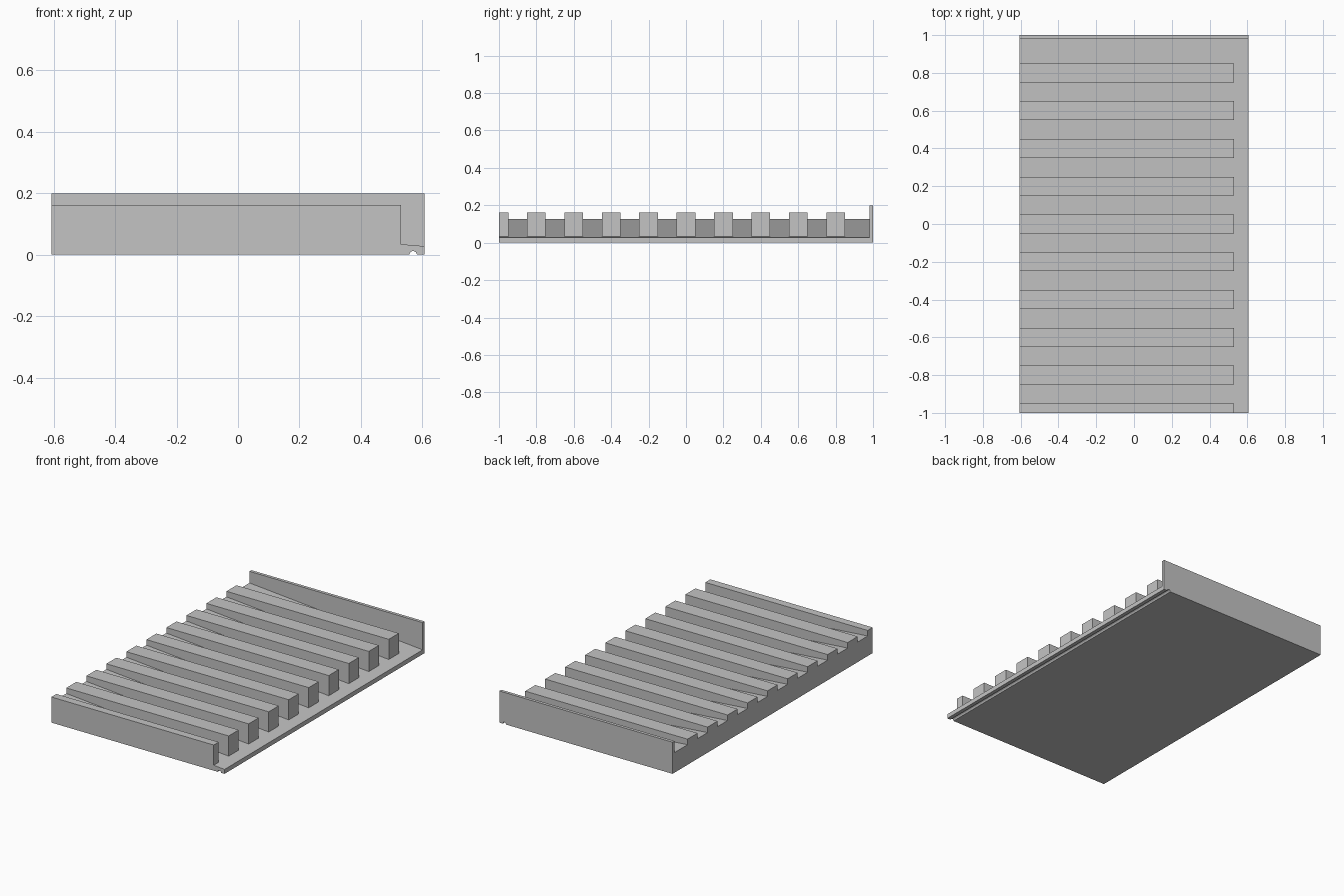
import bpy, bmesh, math

cube = bpy.data.objects.get("Cube")
if cube:
    bpy.data.objects.remove(cube)

HALF_X = 0.606
TOP_LEFT, TOP_RIGHT = 0.127, 0.028   # slab height at each long side
RIB_END, RIB_TOP = 0.53, 0.162

grey = bpy.data.materials.new("light grey")
grey.use_nodes = True
colour = (0.55, 0.55, 0.55, 1)
grey.diffuse_color = colour
grey.node_tree.nodes["Principled BSDF"].inputs["Base Color"].default_value = colour


def slope(x):
    """Height of the sloping deck at x."""
    t = (x + HALF_X) / (2 * HALF_X)
    return TOP_LEFT + (TOP_RIGHT - TOP_LEFT) * t


def extrude(name, profile, y0, y1):
    """Extrude an x-z profile along y."""
    bm = bmesh.new()
    face = bm.faces.new([bm.verts.new((x, y0, z)) for x, z in profile])
    result = bmesh.ops.extrude_face_region(bm, geom=[face])
    moved = [v for v in result["geom"] if isinstance(v, bmesh.types.BMVert)]
    bmesh.ops.translate(bm, verts=moved, vec=(0, y1 - y0, 0))
    bmesh.ops.recalc_face_normals(bm, faces=bm.faces)
    mesh = bpy.data.meshes.new(name)
    bm.to_mesh(mesh)
    bm.free()
    mesh.materials.append(grey)
    obj = bpy.data.objects.new(name, mesh)
    bpy.context.collection.objects.link(obj)
    return obj


def block_on_slope(name, x_end, top, y0, y1):
    """Upright block whose underside follows the deck."""
    profile = [(-HALF_X, slope(-HALF_X)), (x_end, slope(x_end)),
               (x_end, top), (-HALF_X, top)]
    return extrude(name, profile, y0, y1)


# Sloping slab with a round drip groove underneath
groove_x, groove_r, steps = 0.57, 0.012, 8
groove = [(groove_x - groove_r * math.cos(math.pi * i / steps),
           groove_r * math.sin(math.pi * i / steps)) for i in range(steps + 1)]
extrude("sloping_slab",
        [(-HALF_X, 0)] + groove
        + [(HALF_X, 0), (HALF_X, TOP_RIGHT), (-HALF_X, TOP_LEFT)], -1, 1)

# Upstand along the back edge
block_on_slope("back_upstand", HALF_X, 0.2, 0.98, 1)

# Level ribs; the first one is cut in half by the front edge
for i in range(10):
    centre = -1 + 0.2 * i
    block_on_slope(f"rib_{i + 1}", RIB_END, RIB_TOP,
                   max(-1, centre - 0.05), centre + 0.05)
